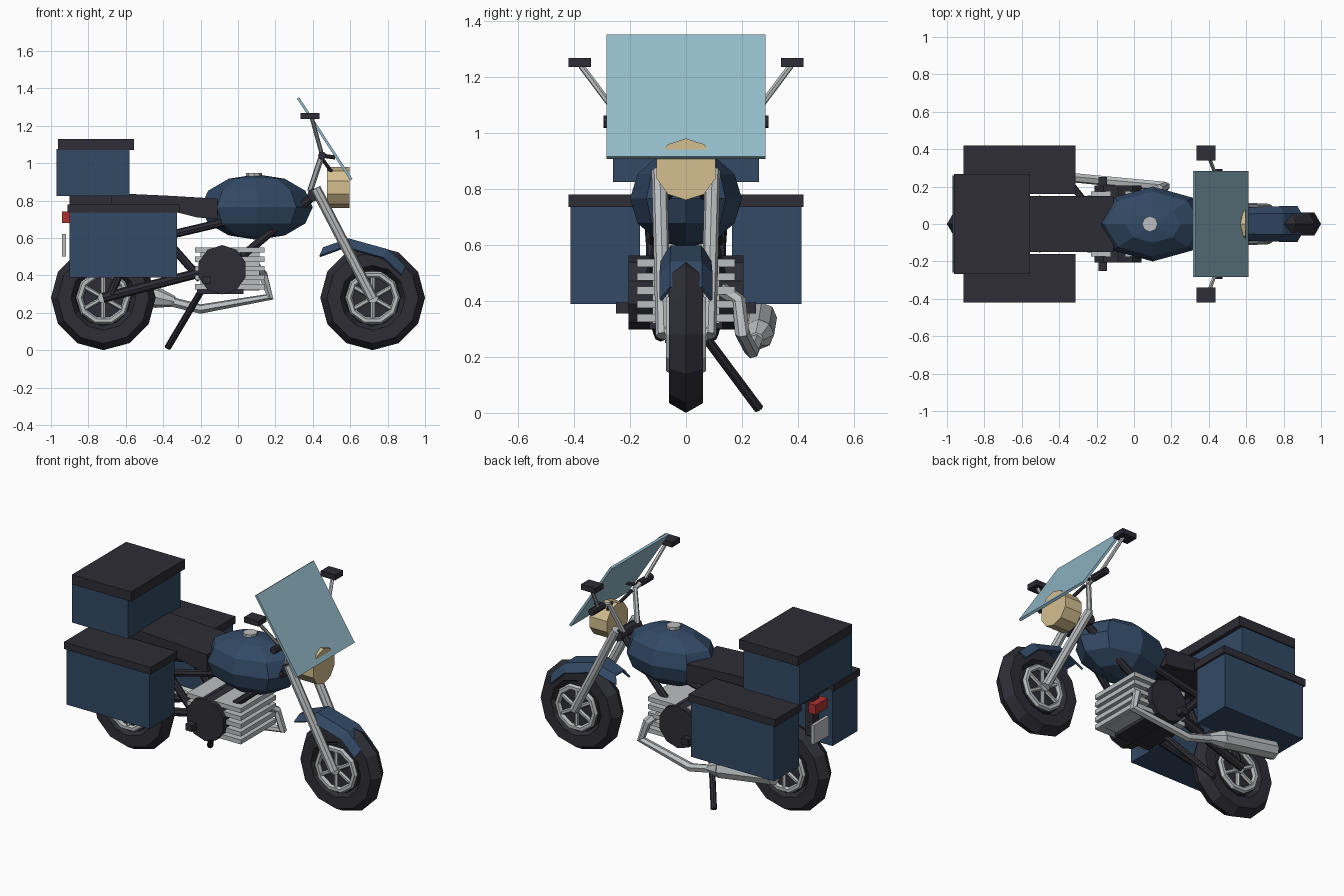
import bpy, bmesh
from math import pi, cos, sin
from mathutils import Vector

if "Cube" in bpy.data.objects:
    bpy.data.objects.remove(bpy.data.objects["Cube"])


def material(name, r, g, b):
    m = bpy.data.materials.new(name)
    m.use_nodes = True
    m.diffuse_color = (r, g, b, 1)
    m.node_tree.nodes["Principled BSDF"].inputs["Base Color"].default_value = (r, g, b, 1)
    return m


BLUE = material("navy_paint", .032, .067, .13)
BLACK = material("black_rubber", .027, .026, .036)
STEEL = material("light_steel", .5, .52, .53)
GLASS = material("shield_blue", .29, .49, .58)
LAMP = material("lamp_tan", .66, .52, .28)
RED = material("tail_red", .42, .03, .03)


def finish(name, mat):
    o = bpy.context.object
    o.name = name
    o.data.materials.append(mat)
    return o


def mesh_object(name, bm, mat):
    bmesh.ops.recalc_face_normals(bm, faces=bm.faces)
    me = bpy.data.meshes.new(name)
    bm.to_mesh(me)
    bm.free()
    me.materials.append(mat)
    o = bpy.data.objects.new(name, me)
    bpy.context.collection.objects.link(o)
    return o


def box(name, mat, xs, ys, zs):
    """Box from its (low, high) limits on each axis."""
    spans = (xs, ys, zs)
    bpy.ops.mesh.primitive_cube_add(size=1, location=[(a + b) / 2 for a, b in spans])
    bpy.context.object.scale = [b - a for a, b in spans]
    return finish(name, mat)


def rod(name, mat, a, b, r, r2=None, sides=8):
    """Straight rod or cone between two points."""
    a, b = Vector(a), Vector(b)
    d = b - a
    bpy.ops.mesh.primitive_cone_add(vertices=sides, radius1=r, radius2=r if r2 is None else r2,
                                    depth=d.length, location=(a + b) / 2)
    bpy.context.object.rotation_euler = d.to_track_quat('Z', 'Y').to_euler()
    return finish(name, mat)


def pipe(name, mat, points, r):
    """Bent pipe along a path."""
    cu = bpy.data.curves.new(name, 'CURVE')
    cu.dimensions = '3D'
    cu.bevel_depth = r
    cu.bevel_resolution = 1
    cu.use_fill_caps = True
    cu.materials.append(mat)
    sp = cu.splines.new('POLY')
    sp.points.add(len(points) - 1)
    for p, co in zip(sp.points, points):
        p.co = (*co, 1)
    o = bpy.data.objects.new(name, cu)
    bpy.context.collection.objects.link(o)
    for s in cu.splines:
        s.use_smooth = False


def side_profile(name, mat, outline, half):
    """Outline in x, z extruded across the width."""
    bm = bmesh.new()
    f = bm.faces.new([bm.verts.new((x, -half, z)) for x, z in outline])
    ext = bmesh.ops.extrude_face_region(bm, geom=[f])
    moved = [v for v in ext["geom"] if isinstance(v, bmesh.types.BMVert)]
    bmesh.ops.translate(bm, vec=(0, 2 * half, 0), verts=moved)
    return mesh_object(name, bm, mat)


# Wheels: tyre, dark disc, twin rim rings, hub and spokes
def wheel(label, x, z=.28):
    bpy.ops.mesh.primitive_torus_add(location=(x, 0, z), rotation=(pi / 2, 0, 0), major_segments=12,
                                     minor_segments=6, major_radius=.209, minor_radius=.071)
    finish(label + "_tyre", BLACK)
    rod(label + "_disc", BLACK, (x, -.045, z), (x, .045, z), .15, sides=12)
    rod(label + "_hub", STEEL, (x, -.075, z), (x, .075, z), .03)
    for s in (-1, 1):
        bpy.ops.mesh.primitive_torus_add(location=(x, s * .055, z), rotation=(pi / 2, 0, 0),
                                         major_segments=10, minor_segments=6,
                                         major_radius=.128, minor_radius=.019)
        finish(label + "_rim", STEEL)
        for i in range(6):
            a = i * pi / 3 + pi / 6
            rod(label + "_spoke", STEEL, (x, s * .055, z),
                (x + .125 * cos(a), s * .055, z + .125 * sin(a)), .013, sides=6)


wheel("front", .72)
wheel("rear", -.72)

# Front fender: bent sheet with turned-down sides
bm = bmesh.new()
rows = []
for x, z, w in ((.455, .55, .07), (.59, .598, .09), (.8, .54, .095), (.895, .45, .095)):
    rows.append([bm.verts.new((x + dx, y, z + dz)) for dx, y, dz in
                 ((-.02, -w, -.045), (0, -w * .6, 0), (0, w * .6, 0), (-.02, w, -.045))])
for p, q in zip(rows, rows[1:]):
    for i in range(3):
        bm.faces.new((p[i], p[i + 1], q[i + 1], q[i]))
fender = mesh_object("front_fender", bm, BLUE)
fender.modifiers.new("thickness", 'SOLIDIFY').thickness = .012

# Fuel tank and cap
bpy.ops.mesh.primitive_uv_sphere_add(segments=8, ring_count=6, radius=1, location=(.1, 0, .765))
bpy.context.object.scale = (.3, .2, .175)
finish("fuel_tank", BLUE)
rod("tank_cap", STEEL, (.085, 0, .91), (.085, 0, .948), .042)

# Seat and tail
side_profile("seat", BLACK, [(-.68, .84), (-.36, .825), (-.11, .81), (-.11, .7),
                             (-.22, .71), (-.36, .745), (-.68, .77)], .15)
box("rear_rack", BLACK, (-.9, -.55), (-.12, .12), (.76, .83))
box("tail_light", RED, (-.94, -.89), (-.06, .06), (.68, .74))
box("tail_mount", BLACK, (-.9, -.85), (-.03, .03), (.52, .78))
box("number_plate", STEEL, (-.94, -.92), (-.075, .075), (.5, .62))

# Luggage
box("top_box", BLUE, (-.97, -.58), (-.26, .26), (.825, 1.075))
box("top_box_lid", BLACK, (-.963, -.555), (-.268, .268), (1.07, 1.13))
for s, side in ((1, "left"), (-1, "right")):
    box(side + "_pannier", BLUE, (-.9, -.325), sorted((s * .165, s * .413)), (.388, .738))
    box(side + "_pannier_lid", BLACK, (-.912, -.312), sorted((s * .16, s * .42)), (.735, .78))

# Engine: finned block with round side covers
box("engine_block", STEEL, (-.2, .115), (-.12, .12), (.32, .54))
for i in range(5):
    z = .535 - i * .049
    box("cooling_fin", STEEL, (-.23, .142), (-.175, .175), (z - .014, z + .014))
rod("crankcase", BLACK, (-.085, -.205, .43), (-.085, .205, .43), .132, sides=10)
box("engine_sump", BLACK, (-.22, .03), (-.13, .13), (.3, .34))

# Exhaust on the left side
pipe("exhaust_pipe", STEEL, [(.1, .13, .44), (.135, .19, .4), (.17, .2, .285),
                             (-.2, .235, .22), (-.4, .255, .27)], .026)
rod("muffler_cone", STEEL, (-.34, .25, .26), (-.43, .26, .28), .028, .055)
rod("muffler", STEEL, (-.43, .26, .28), (-.8, .27, .34), .055)

# Kickstand
rod("kickstand", BLACK, (-.2, .04, .31), (-.375, .26, .015), .018)

# Paired frame, fork and handlebar parts
for s, side in ((1, "left"), (-1, "right")):
    rod(side + "_down_tube", BLACK, (.41, s * .05, .83), (.02, s * .12, .5), .022)
    rod(side + "_seat_rail", BLACK, (-.05, s * .1, .69), (-.6, s * .12, .56), .022)
    rod(side + "_rear_stay", BLACK, (-.5, s * .12, .72), (-.2, s * .12, .38), .022)
    rod(side + "_swingarm", BLACK, (-.72, s * .09, .28), (-.18, s * .13, .42), .026)
    rod(side + "_shock", BLACK, (-.68, s * .1, .3), (-.5, s * .13, .72), .022)
    rod(side + "_fork", STEEL, (.415, s * .095, .865), (.72, s * .08, .275), .028)
    pipe(side + "_handlebar", STEEL, [(.385, s * .07, .85), (.445, s * .13, 1.03),
                                      (.45, s * .2, 1.04)], .016)
    rod(side + "_grip", BLACK, (.45, s * .18, 1.04), (.45, s * .295, 1.04), .022)
    rod(side + "_mirror_stem", STEEL, (.45, s * .225, 1.04), (.395, s * .375, 1.24), .011, sides=6)
    box(side + "_mirror", BLACK, (.335, .435), sorted((s * .34, s * .42)), (1.235, 1.268))
    rod(side + "_shield_strut", BLACK, (.45, s * .16, 1.04), (.52, s * .16, .95 + .08), .011, sides=6)
    rod(side + "_lamp_strut", BLACK, (.445, s * .1, 1.03), (.51, s * .05, .94), .011, sides=6)
    box(side + "_foot_peg", BLACK, (-.19, -.145), sorted((s * .1, s * .25)), (.355, .395))
rod("fork_clamp", BLACK, (.405, -.1, .83), (.405, .1, .83), .035)

# Headlight and windshield
rod("headlight", LAMP, (.475, 0, .87), (.595, 0, .87), .11, sides=10).rotation_euler = (pi / 2, 0, pi / 2)
side_profile("windshield", GLASS, [(.315, 1.345), (.327, 1.352), (.612, .915), (.6, .907)], .283)
